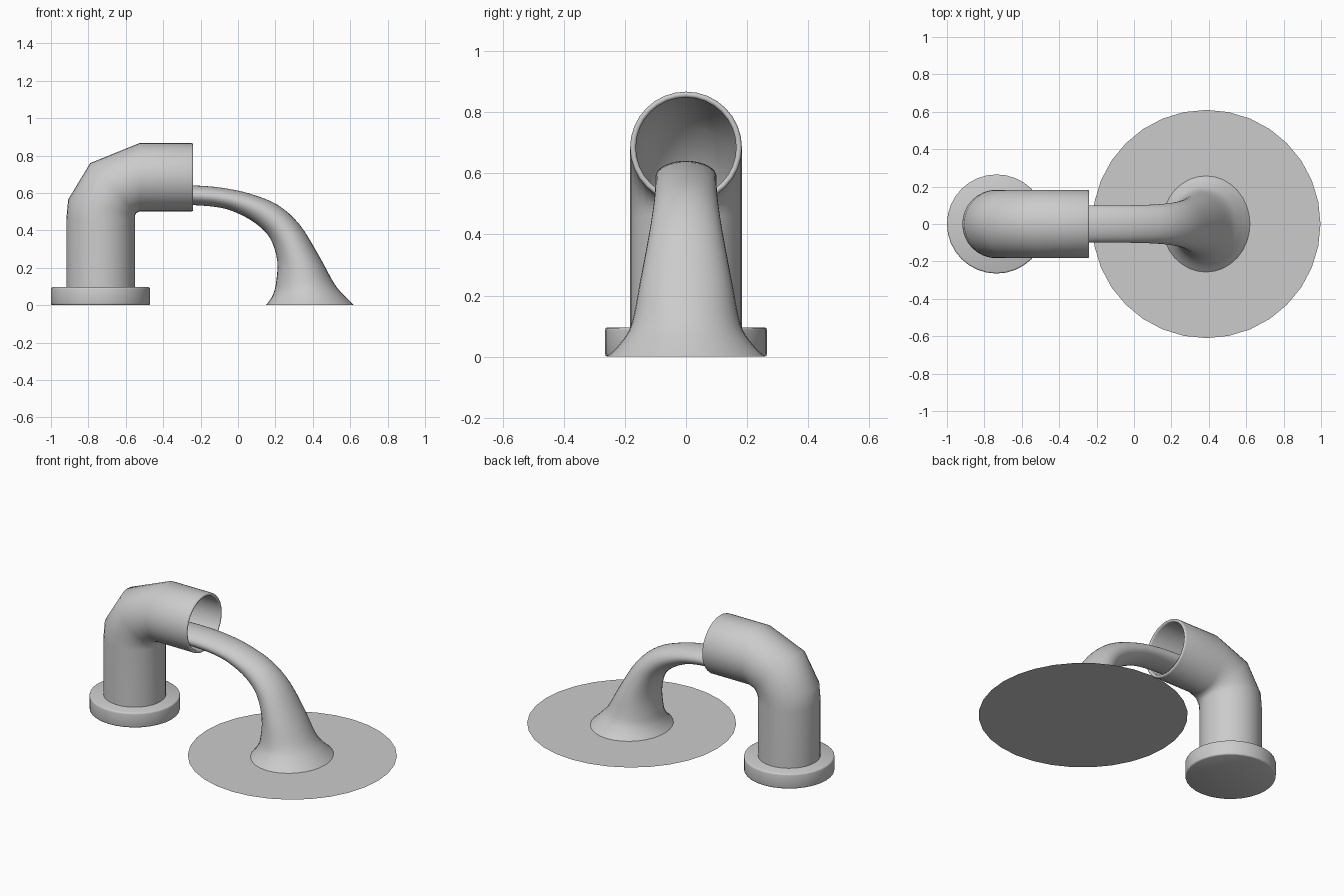
import bpy, bmesh, math
from mathutils import Vector

if "Cube" in bpy.data.objects:
    bpy.data.objects.remove(bpy.data.objects["Cube"])


def loft(name, rows, n=32, cap_start=True, cap_end=True, angle=50):
    """Skin ellipses; each row = (x1, z1, x2, z2, half_width): two side-profile points and a y half width."""
    bm = bmesh.new()
    rings = []
    for x1, z1, x2, z2, w in rows:
        c = Vector(((x1 + x2) / 2, 0, (z1 + z2) / 2))
        h = Vector((x1, 0, z1)) - c
        ring = []
        for i in range(n):
            a = math.tau * i / n
            ring.append(bm.verts.new(c + h * math.cos(a) + Vector((0, w * math.sin(a), 0))))
        rings.append(ring)
    for r, s in zip(rings, rings[1:]):
        for i in range(n):
            j = (i + 1) % n
            bm.faces.new((r[i], r[j], s[j], s[i]))
    if cap_start:
        bm.faces.new(rings[0])
    if cap_end:
        bm.faces.new(rings[-1])
    bmesh.ops.recalc_face_normals(bm, faces=bm.faces)
    mesh = bpy.data.meshes.new(name)
    bm.to_mesh(mesh)
    bm.free()
    ob = bpy.data.objects.new(name, mesh)
    bpy.context.collection.objects.link(ob)
    bpy.ops.object.select_all(action='DESELECT')
    ob.select_set(True)
    bpy.context.view_layer.objects.active = ob
    bpy.ops.object.shade_smooth_by_angle(angle=math.radians(angle))
    return ob


def smooth_rows(rows, steps=4):
    """Catmull-Rom interpolation through the rows."""
    p = [rows[0]] + rows + [rows[-1]]
    out = []
    for k in range(1, len(p) - 2):
        for s in range(steps):
            t = s / steps
            out.append(tuple(
                0.5 * (2 * b + (c - a) * t + (2 * a - 5 * b + 4 * c - d) * t * t
                       + (3 * b - a - 3 * c + d) * t ** 3)
                for a, b, c, d in zip(*p[k - 1:k + 3])))
    return out + [rows[-1]]


def shrink(row, f):
    """Scale a ring about its own centre."""
    x1, z1, x2, z2, w = row
    cx, cz = (x1 + x2) / 2, (z1 + z2) / 2
    return (cx + (x1 - cx) * f, cz + (z1 - cz) * f, cx + (x2 - cx) * f, cz + (z2 - cz) * f, w * f)


# Base flange with softened rims
PX, R = -0.735, 0.183
loft("flange", [(PX - r, z, PX + r, z, r) for r, z in
                ((0.257, 0), (0.263, 0.003), (0.265, 0.01), (0.265, 0.086),
                 (0.263, 0.093), (0.257, 0.096))])

# Hollow pipe: outside wall up and round the elbow, over the lip, back down inside
bend = [(PX - R, 0.46, PX + R, 0.46, R),
        (-0.908, 0.565, -0.551, 0.477, R),
        (-0.79, 0.76, -0.545, 0.491, R),
        (-0.525, 0.867, -0.525, 0.501, R)]
CZ = 0.684
lip = [(x, CZ + r, x, CZ - r, r) for x, r in
       ((-0.25, R), (-0.243, 0.181), (-0.24, 0.176), (-0.24, 0.171), (-0.243, 0.166), (-0.25, 0.164))]
outside = [(PX - R, 0.05, PX + R, 0.05, R)] + bend
inside = [shrink(r, 0.9) for r in reversed(bend)] + [(PX - 0.164, 0.08, PX + 0.164, 0.08, 0.164)]
loft("pipe", outside + lip + inside, angle=60)

# Water stream pouring out and flaring where it lands
stream = [(-0.45, 0.64, -0.45, 0.535, 0.1),
          (-0.24, 0.64, -0.24, 0.535, 0.1),
          (-0.09, 0.628, -0.10, 0.522, 0.1),
          (0.06, 0.597, -0.01, 0.495, 0.101),
          (0.21, 0.537, 0.09, 0.44, 0.107),
          (0.33, 0.43, 0.17, 0.36, 0.122),
          (0.435, 0.26, 0.21, 0.235, 0.15),
          (0.515, 0.115, 0.20, 0.10, 0.178),
          (0.57, 0.05, 0.178, 0.04, 0.214),
          (0.62, 0.001, 0.15, 0.001, 0.257)]
loft("water_stream", smooth_rows(stream), cap_end=False)

# Flat round puddle
bpy.ops.mesh.primitive_circle_add(vertices=32, radius=0.61, fill_type='NGON', location=(0.387, 0, 0))
bpy.context.object.name = "puddle"
